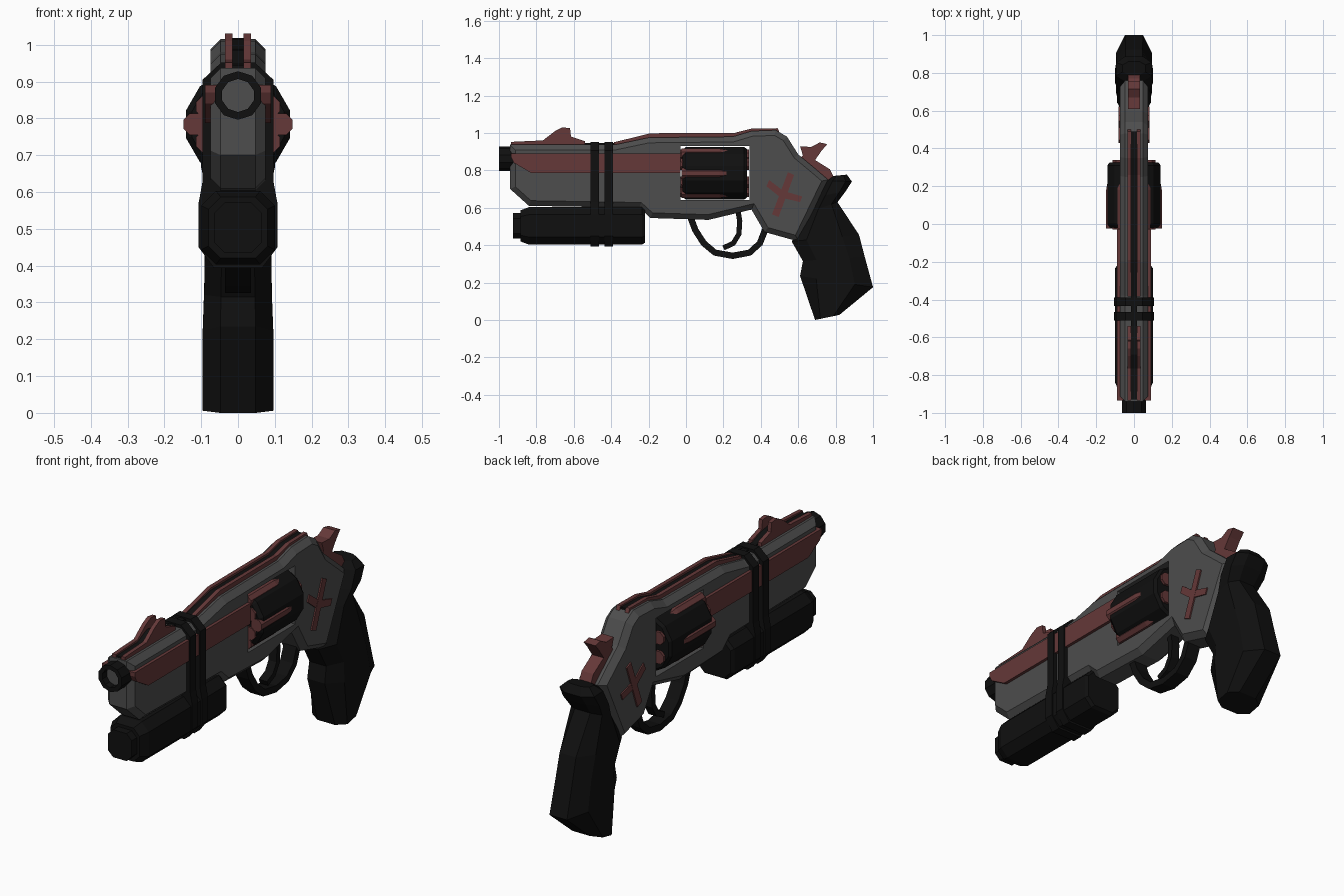
import bpy, bmesh
from math import sin, cos, pi, radians
from mathutils import Vector

if "Cube" in bpy.data.objects:
    bpy.data.objects.remove(bpy.data.objects["Cube"])


def material(name, r, g, b):
    m = bpy.data.materials.new(name)
    m.diffuse_color = (r, g, b, 1)
    m.use_nodes = True
    m.node_tree.nodes["Principled BSDF"].inputs["Base Color"].default_value = m.diffuse_color
    return m


GREY = material("gunmetal", 0.075, 0.075, 0.075)
RED = material("dull_red", 0.13, 0.04, 0.04)
BLACK = material("black", 0.005, 0.005, 0.005)


def loft(name, rings, mat):
    """Bridge a list of equal-length rings and cap both ends."""
    bm = bmesh.new()
    vs = [[bm.verts.new(p) for p in ring] for ring in rings]
    n = len(vs[0])
    for a, b in zip(vs, vs[1:]):
        for i in range(n):
            j = (i + 1) % n
            bm.faces.new((a[i], a[j], b[j], b[i]))
    bm.faces.new(vs[0])
    bm.faces.new(vs[-1])
    bmesh.ops.recalc_face_normals(bm, faces=bm.faces)
    mesh = bpy.data.meshes.new(name)
    bm.to_mesh(mesh)
    bm.free()
    ob = bpy.data.objects.new(name, mesh)
    bpy.context.collection.objects.link(ob)
    mesh.materials.append(mat)
    return ob


def inset(pts, d):
    """Mitred inward offset of a counter-clockwise polygon."""
    out = []
    for i, p in enumerate(pts):
        p = Vector(p)
        a = (p - Vector(pts[i - 1])).normalized()
        b = (Vector(pts[(i + 1) % len(pts)]) - p).normalized()
        na, nb = Vector((-a.y, a.x)), Vector((-b.y, b.x))
        out.append(p + (na + nb) * d / (1 + na.dot(nb)))
    return out


def slab(name, pts, half, mat, chamfer=0.0, x=0.0):
    """Side profile (y, z), counter-clockwise, extruded across x with optional chamfer."""
    layers = [(-half, 0), (half, 0)]
    if chamfer:
        layers = [(-half, chamfer), (-half + chamfer, 0), (half - chamfer, 0), (half, chamfer)]
    return loft(name, [[(x + w, p[0], p[1]) for p in (inset(pts, c) if c else pts)]
                       for w, c in layers], mat)


def turned(name, stations, n, mat, cx=0.0, cz=0.0, turn=0.0):
    """Polygonal solid of revolution along y from (y, radius) stations."""
    return loft(name, [[(cx + r * cos(turn + 2 * pi * i / n), y, cz + r * sin(turn + 2 * pi * i / n))
                        for i in range(n)] for y, r in stations], mat)


def sweep(name, path, thick, half, mat):
    """Flat strap following a (y, z) path."""
    rings = []
    for i, p in enumerate(path):
        t = Vector(path[min(i + 1, len(path) - 1)]) - Vector(path[max(i - 1, 0)])
        t.normalize()
        o = Vector((-t.y, t.x)) * thick
        a, b = Vector(p) + o, Vector(p) - o
        rings.append([(-half, *a), (half, *a), (half, *b), (-half, *b)])
    return loft(name, rings, mat)


# Main frame with barrel shroud, window cut for the cylinder
frame = slab("frame", [
    (-0.94, 0.70), (-0.84, 0.61), (-0.25, 0.60), (-0.19, 0.545), (0.12, 0.535), (0.35, 0.59),
    (0.42, 0.47), (0.60, 0.42), (0.76, 0.75), (0.69, 0.81), (0.60, 0.885), (0.54, 0.98),
    (0.48, 1.015), (0.35, 1.01), (0.25, 0.98), (-0.2, 0.975), (-0.38, 0.937), (-0.94, 0.937)],
    0.075, GREY, 0.028)
cutter = slab("window_cutter", [(-0.03, 0.64), (0.34, 0.64), (0.34, 0.93), (-0.03, 0.93)], 0.3, GREY)
cutter.hide_render = True
mod = frame.modifiers.new("window", "BOOLEAN")
mod.operation, mod.solver, mod.object = "DIFFERENCE", "EXACT", cutter
bpy.context.view_layer.objects.active = frame
bpy.ops.object.modifier_apply(modifier="window")
bpy.data.objects.remove(cutter)

# Muzzle ring and bore
turned("muzzle", [(-0.9, 0.066), (-1.0, 0.066), (-1.0, 0.045), (-0.95, 0.045)], 10, BLACK, cz=0.862, turn=pi / 10)
turned("bore", [(-0.94, 0.046), (-0.965, 0.046)], 10, GREY, cz=0.862, turn=pi / 10)

# Red side panels
slab("side_panel", [(-0.935, 0.87), (-0.92, 0.84), (-0.83, 0.787), (-0.03, 0.787), (-0.03, 0.89), (-0.935, 0.89)],
     0.09, RED)

# Revolver cylinder, flute inserts and cartridges
CZ = 0.784
turned("cylinder", [(-0.02, 0.13), (0.0, 0.146), (0.31, 0.146), (0.325, 0.135)], 12, BLACK, cz=CZ, turn=pi / 12)
for k in range(6):
    a, b = radians(60 * k), radians(60 * k + 30)
    turned(f"flute_insert_{k}", [(-0.025, 0.032), (0.18, 0.032), (0.23, 0.022), (0.265, 0.003)], 8, RED,
           0.118 * cos(a), CZ + 0.118 * sin(a), pi / 8)
    turned(f"cartridge_{k}", [(-0.029, 0.033), (0.338, 0.033)], 8, RED,
           0.096 * cos(b), CZ + 0.096 * sin(b), pi / 8)

# Top rails with front sight, mirrored, and dark strip between
front_rail = [(-0.935, 0.925), (-0.54, 0.925), (-0.54, 0.955), (-0.615, 0.98), (-0.62, 1.025),
              (-0.66, 1.03), (-0.70, 1.01), (-0.765, 0.96), (-0.935, 0.952)]
rear_rail = [(-0.385, 0.925), (-0.2, 0.95), (0.25, 0.96), (0.34, 0.98), (0.51, 0.98), (0.49, 1.025),
             (0.35, 1.023), (0.26, 1.0), (-0.19, 0.998), (-0.385, 0.95)]
for side, s in (("left", -1), ("right", 1)):
    slab(f"front_rail_{side}", front_rail, 0.010, RED, x=s * 0.025)
    slab(f"rear_rail_{side}", rear_rail, 0.010, RED, x=s * 0.025)
slab("rail_channel", [(-0.93, 0.92), (-0.38, 0.92), (-0.2, 0.945), (0.25, 0.95), (0.49, 0.98), (0.49, 1.018),
                      (0.35, 1.014), (0.26, 0.99), (-0.19, 0.988), (-0.385, 0.946), (-0.54, 0.946),
                      (-0.62, 0.975), (-0.69, 0.985), (-0.765, 0.95), (-0.93, 0.945)], 0.016, BLACK)


# Under-barrel unit with stepped nose
def octagon(y, w, h, cut, z=0.503):
    q = [(w, h - cut), (w - cut, h), (cut - w, h), (-w, h - cut), (-w, cut - h), (cut - w, -h), (w - cut, -h), (w, cut - h)]
    return [(x, y, z + dz) for x, dz in q]


loft("under_barrel_unit", [octagon(-0.925, 0.065, 0.068, 0.028), octagon(-0.885, 0.065, 0.068, 0.028),
                           octagon(-0.885, 0.08, 0.083, 0.033), octagon(-0.84, 0.10, 0.10, 0.04),
                           octagon(-0.235, 0.10, 0.10, 0.04), octagon(-0.22, 0.09, 0.09, 0.036)], BLACK)

# Two straps around shroud and lower unit
half = [(0.045, 0.952), (0.096, 0.905), (0.096, 0.63), (0.107, 0.57), (0.107, 0.45), (0.065, 0.393)]
section = half + [(-x, z) for x, z in reversed(half)]
for i, y in enumerate((-0.488, -0.412)):
    loft(f"strap_{i}", [[(x, y + d, z) for x, z in section] for d in (-0.023, 0.023)], BLACK)

# Trigger guard and trigger
sweep("trigger_guard", [(0.02, 0.56), (0.05, 0.48), (0.095, 0.41), (0.155, 0.36), (0.25, 0.343), (0.34, 0.36),
                        (0.395, 0.41), (0.43, 0.50)], 0.017, 0.035, BLACK)
sweep("trigger", [(0.275, 0.60), (0.287, 0.53), (0.283, 0.46), (0.253, 0.41), (0.2, 0.385)], 0.014, 0.022, BLACK)

# Hammer and back spine
slab("hammer", [(0.59, 0.84), (0.74, 0.73), (0.79, 0.765), (0.77, 0.805), (0.69, 0.855), (0.725, 0.905),
                (0.755, 0.94), (0.715, 0.949), (0.67, 0.925), (0.61, 0.928), (0.625, 0.88)], 0.032, RED)

# Crossed side marks
slab("cross_long", [(0.46, 0.565), (0.495, 0.55), (0.578, 0.775), (0.545, 0.79)], 0.082, RED)
slab("cross_short", [(0.43, 0.715), (0.505, 0.655), (0.61, 0.63), (0.622, 0.66), (0.52, 0.69), (0.445, 0.748)],
     0.081, RED)

# Grip lofted through eight-sided sections (front point, back point, half width)
rings = []
for f, b, w in [((0.79, 0.77), (0.86, 0.777), 0.06), ((0.755, 0.745), (0.887, 0.74), 0.095),
                ((0.715, 0.66), (0.855, 0.69), 0.10), ((0.68, 0.585), (0.81, 0.63), 0.085),
                ((0.565, 0.42), (0.925, 0.455), 0.09), ((0.625, 0.315), (0.955, 0.34), 0.092),
                ((0.61, 0.235), (1.0, 0.175), 0.096), ((0.69, 0.0), (0.82, 0.027), 0.096)]:
    f, b = Vector(f), Vector(b)
    q = [(0, 0.5), (0.22, 1), (0.75, 1), (1, 0.5)]
    q += [(t, -x) for t, x in reversed(q)]
    rings.append([(x * w, *f.lerp(b, t)) for t, x in q])
loft("grip", rings, BLACK)
